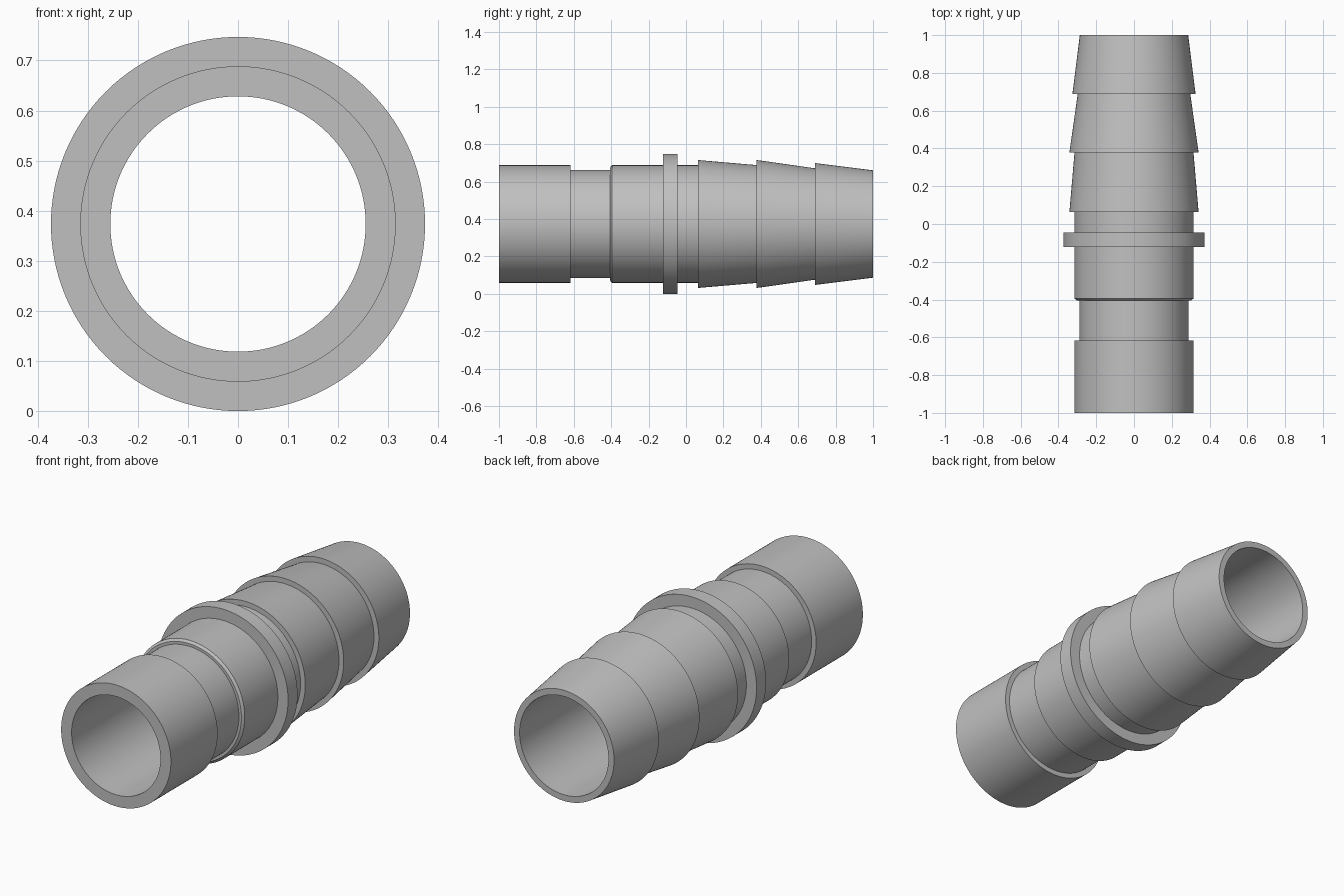
import bpy, bmesh
from math import cos, sin, tau, radians

default = bpy.data.objects.get("Cube")
if default:
    bpy.data.objects.remove(default, do_unlink=True)

SEGMENTS = 128
FLANGE = 0.3735   # largest radius, so also the height of the axis
PIPE = 0.315
GROOVE = 0.289
BORE = 0.255

# Wall profile as (position along y, radius), front to back, closed by the bore
profile = [
    (-1.0, BORE), (-1.0, PIPE), (-0.617, PIPE),                    # plain end
    (-0.617, GROOVE), (-0.405, GROOVE),                            # groove
    (-0.405, 0.303), (-0.395, PIPE), (-0.123, PIPE),               # chamfered collar
    (-0.123, FLANGE), (-0.045, FLANGE), (-0.045, PIPE),            # stop flange
    (0.063, PIPE),
]
# Three hose barbs: start, end, large radius, small radius
for start, end, large, small in [(0.063, 0.378, 0.342, PIPE),
                                 (0.378, 0.689, 0.342, 0.298),
                                 (0.689, 1.0, 0.326, 0.287)]:
    profile += [(start, large), (end, small)]
profile.append((1.0, BORE))

# Revolve the profile around the y axis
bm = bmesh.new()
rings = []
for y, r in profile:
    rings.append([bm.verts.new((r * cos(tau * i / SEGMENTS), y,
                                FLANGE + r * sin(tau * i / SEGMENTS)))
                  for i in range(SEGMENTS)])
for k, ring in enumerate(rings):
    following = rings[(k + 1) % len(rings)]
    for i in range(SEGMENTS):
        j = (i + 1) % SEGMENTS
        bm.faces.new((ring[i], ring[j], following[j], following[i]))
bmesh.ops.recalc_face_normals(bm, faces=bm.faces)
mesh = bpy.data.meshes.new("hose_connector")
bm.to_mesh(mesh)
bm.free()

connector = bpy.data.objects.new("hose_connector", mesh)
bpy.context.collection.objects.link(connector)

# Plain grey material
grey = bpy.data.materials.new("grey")
grey.use_nodes = True
colour = (0.53, 0.53, 0.53, 1.0)
grey.diffuse_color = colour
grey.node_tree.nodes["Principled BSDF"].inputs["Base Color"].default_value = colour
mesh.materials.append(grey)

# Smooth round walls with sharp steps
bpy.ops.object.select_all(action="DESELECT")
connector.select_set(True)
bpy.context.view_layer.objects.active = connector
bpy.ops.object.shade_smooth_by_angle(angle=radians(25))
